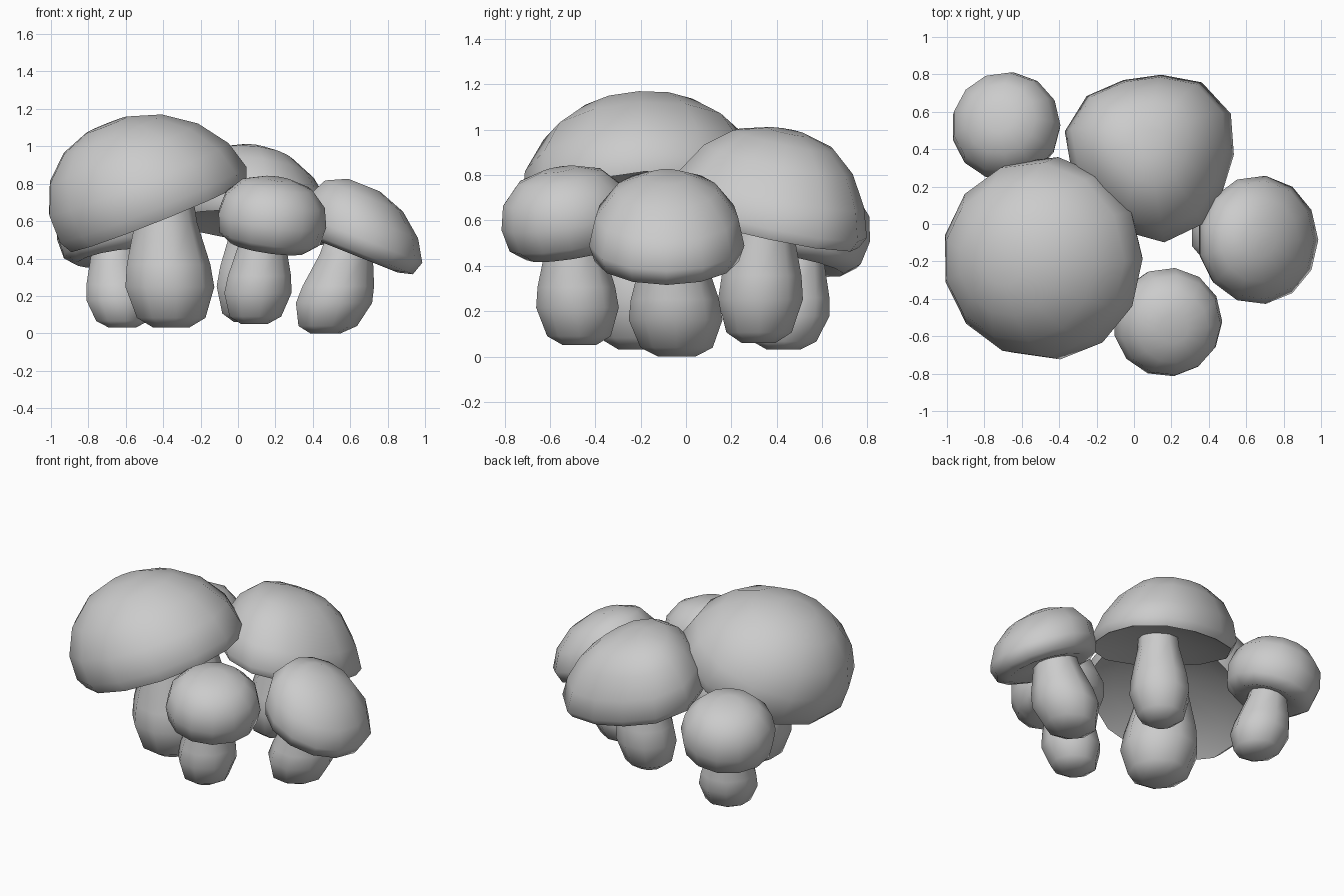
import bpy, bmesh
from math import sin, cos, pi, radians
from mathutils import Vector

cube = bpy.data.objects.get("Cube")
if cube:
    bpy.data.objects.remove(cube)

grey = bpy.data.materials.new("soft_grey")
grey.use_nodes = True
grey.diffuse_color = (0.6, 0.6, 0.6, 1)
bsdf = next(n for n in grey.node_tree.nodes if n.type == 'BSDF_PRINCIPLED')
bsdf.inputs["Base Color"].default_value = grey.diffuse_color
bsdf.inputs["Roughness"].default_value = 0.8

# Unit profiles (radius, height), from the underside up to the crown
DOME = [(0.25, 0.1), (0.7, 0.05), (0.95, -0.05), (1.01, 0.08), (0.97, 0.37),
        (0.8, 0.67), (0.53, 0.89), (0.22, 1.0)]
HOOD = [(0.25, 0.1), (0.7, 0.04), (0.95, -0.05), (1.01, 0.07), (0.92, 0.38),
        (0.74, 0.7), (0.5, 0.91), (0.2, 1.0)]
CUSHION = [(0.3, -0.25), (0.7, -0.36), (0.93, -0.28), (1.0, 0.0),
           (0.92, 0.42), (0.66, 0.8), (0.27, 1.0)]
BUN = [(0.35, -0.8), (0.7, -0.97), (0.93, -0.7), (1.0, -0.17),
       (0.92, 0.38), (0.65, 0.82), (0.27, 1.0)]
STEM = [(0.4, 0.0), (0.77, 0.07), (1.0, 0.29), (0.94, 0.45), (0.7, 0.75), (0.62, 1.0)]


def make_object(name, rings):
    """Skin a list of vertex rings and cap both ends."""
    bm = bmesh.new()
    loops = [[bm.verts.new(p) for p in ring] for ring in rings]
    n = len(loops[0])
    for low, high in zip(loops, loops[1:]):
        for i in range(n):
            j = (i + 1) % n
            bm.faces.new((low[i], low[j], high[j], high[i]))
    bm.faces.new(loops[0][::-1])
    bm.faces.new(loops[-1])
    mesh = bpy.data.meshes.new(name)
    bm.to_mesh(mesh)
    bm.free()
    obj = bpy.data.objects.new(name, mesh)
    bpy.context.collection.objects.link(obj)
    mesh.materials.append(grey)
    bpy.ops.object.select_all(action='DESELECT')
    obj.select_set(True)
    bpy.context.view_layer.objects.active = obj
    bpy.ops.object.shade_smooth_by_angle(angle=radians(75))


def cap(name, profile, centre, radius, height, lean, shift=0.0, lobe=0.0, sides=13):
    """Leaning turned cap; shift slides the crown in x, lobe gives a three-cornered outline."""
    turn = Vector((0, 0, 1)).rotation_difference(Vector((*lean, 1)))
    rings = []
    for r, z in profile:
        ring = []
        for i in range(sides):
            a = 2 * pi * i / sides
            s = radius * r * (1 + lobe * cos(3 * (a - radians(40))))
            local = Vector((s * cos(a) + shift * max(z, 0), s * sin(a), height * z))
            ring.append(Vector(centre) + turn @ local)
        rings.append(ring)
    make_object(name, rings)


def stem(name, foot, top, radius, sides=9):
    """Bulbous stem running from the foot up into its cap."""
    foot, top = Vector(foot), Vector(top)
    make_object(name, [[foot.lerp(top, t) + Vector((cos(a), sin(a), 0)) * radius * r
                        for a in (2 * pi * i / sides for i in range(sides))]
                       for r, t in STEM])


# Large mushroom
cap("large_cap", DOME, (-0.44, -0.18, 0.65), 0.54, 0.53, (-0.4, -0.06), -0.07)
stem("large_stem", (-0.36, -0.2, 0.03), (-0.4, -0.18, 0.78), 0.245)

# Back mushroom
cap("back_cap", HOOD, (0.1, 0.37, 0.585), 0.45, 0.41, (0.12, 0.2), -0.07, 0.07)
stem("back_stem", (0.05, 0.32, 0.06), (0.1, 0.35, 0.72), 0.19)

# Small back mushroom
cap("small_back_cap", BUN, (-0.69, 0.53, 0.59), 0.295, 0.2, (-0.16, 0.2))
stem("small_back_stem", (-0.62, 0.43, 0.03), (-0.68, 0.5, 0.54), 0.185)

# Small front mushroom
cap("small_front_cap", BUN, (0.185, -0.53, 0.64), 0.295, 0.19, (0.15, -0.16))
stem("small_front_stem", (0.085, -0.47, 0.05), (0.14, -0.5, 0.62), 0.185)

# Side mushroom
cap("side_cap", CUSHION, (0.665, -0.085, 0.505), 0.345, 0.27, (0.4, 0.0), -0.1)
stem("side_stem", (0.465, -0.04, 0.0), (0.61, -0.06, 0.56), 0.21)
